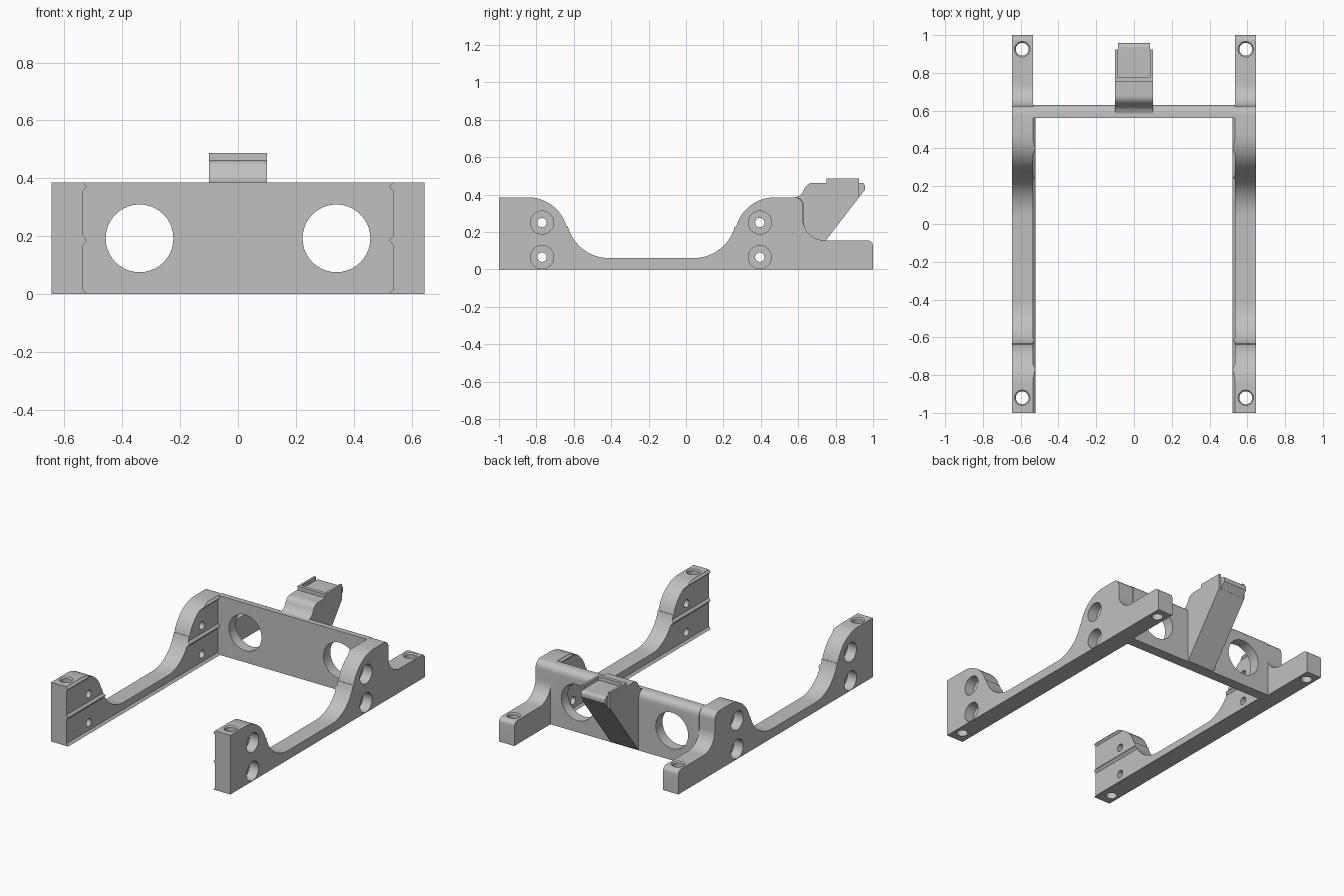
import bpy, bmesh
from math import sin, cos, radians, pi
from mathutils import Matrix

cube = bpy.data.objects.get("Cube")
if cube:
    bpy.data.objects.remove(cube, do_unlink=True)

grey = bpy.data.materials.new("light grey")
grey.use_nodes = True
COLOUR = (0.53, 0.53, 0.53, 1)
grey.diffuse_color = COLOUR
grey.node_tree.nodes["Principled BSDF"].inputs["Base Color"].default_value = COLOUR


def arc(cu, cv, r, start, end, n=12):
    angles = [radians(start + (end - start) * i / n) for i in range(n + 1)]
    return [(cu + r * cos(a), cv + r * sin(a)) for a in angles]


def finish(name, bm):
    bmesh.ops.recalc_face_normals(bm, faces=bm.faces)
    mesh = bpy.data.meshes.new(name)
    bm.to_mesh(mesh)
    bm.free()
    mesh.materials.append(grey)
    ob = bpy.data.objects.new(name, mesh)
    bpy.context.collection.objects.link(ob)
    return ob


def prism(name, points, a, b, axis="X"):
    """Extrude a profile: (y, z) points along X, or (x, z) points along Y."""
    bm = bmesh.new()
    place = (lambda p: (a, p[0], p[1])) if axis == "X" else (lambda p: (p[0], a, p[1]))
    face = bm.faces.new([bm.verts.new(place(p)) for p in points])
    new = bmesh.ops.extrude_face_region(bm, geom=[face])["geom"]
    shift = (b - a, 0, 0) if axis == "X" else (0, b - a, 0)
    bmesh.ops.translate(bm, vec=shift, verts=[v for v in new if isinstance(v, bmesh.types.BMVert)])
    return finish(name, bm)


def cylinder(r, centre, depth, axis, r2=None):
    bm = bmesh.new()
    bmesh.ops.create_cone(bm, cap_ends=True, segments=40, radius1=r,
                          radius2=r if r2 is None else r2, depth=depth)
    turn = {"X": Matrix.Rotation(pi / 2, 4, "Y"), "Y": Matrix.Rotation(pi / 2, 4, "X"),
            "Z": Matrix.Identity(4)}[axis]
    bmesh.ops.transform(bm, matrix=Matrix.Translation(centre) @ turn, verts=bm.verts)
    return finish("cutter", bm)


def boolean(ob, tool, operation="DIFFERENCE"):
    mod = ob.modifiers.new("cut", "BOOLEAN")
    mod.operation, mod.solver, mod.object = operation, "EXACT", tool
    bpy.context.view_layer.objects.active = ob
    bpy.ops.object.modifier_apply(modifier=mod.name)
    bpy.data.objects.remove(tool, do_unlink=True)


TOP, INNER, OUTER = 0.385, 0.535, 0.645

# Side rail outline, from the front foot round to the front tower
rail_profile = ([(-1, 0), (1, 0)]
                + arc(0.97, 0.125, 0.03, 0, 90, 6)
                + arc(0.74, 0.27, 0.115, 270, 180)
                + arc(0.58, 0.34, 0.045, 0, 90, 8)
                + arc(0.475, 0.17, 0.215, 90, 164.6, 16)
                + arc(0.04, 0.29, 0.23, 344.6, 270, 16)
                + arc(-0.41, 0.29, 0.23, 270, 195.4, 16)
                + arc(-0.845, 0.17, 0.215, 15.4, 90, 16)
                + [(-1, TOP)])

for s, side in ((1, "left"), (-1, "right")):
    rail = prism(side + "_rail", rail_profile, s * INNER, s * OUTER)

    # Counterbored screw holes through the towers
    for y in (-0.77, 0.395):
        for z in (0.065, 0.25):
            boolean(rail, cylinder(0.062, (s * 0.63, y, z), 0.1, "X"))
            boolean(rail, cylinder(0.025, (s * 0.58, y, z), 0.2, "X"))

    # Vertical mounting holes with a chamfered mouth
    for y, z in ((-0.92, TOP), (0.925, 0.155)):
        boolean(rail, cylinder(0.034, (s * 0.592, y, 0.2), 0.6, "Z"))
        boolean(rail, cylinder(0.034, (s * 0.592, y, z), 0.016, "Z", 0.048))

    # Guide ridges on the inner face, trimmed to the rail outline
    sections = {
        "lower": [(0.545, 0), (0.522, 0), (0.535, 0.015), (0.545, 0.015)],
        "middle": [(0.545, 0.17), (0.535, 0.17), (0.522, 0.186), (0.535, 0.202), (0.545, 0.202)],
        "upper": [(0.545, 0.358), (0.535, 0.358), (0.522, 0.371), (0.535, 0.384), (0.545, 0.384)],
    }
    for level, section in sections.items():
        points = [(s * x, z) for x, z in section]
        start = -1 if level == "lower" else -1.05
        ridge = prism(f"{side}_{level}_ridge", points, start, 0.56, "Y")
        if level != "lower":
            boolean(ridge, prism("mask", rail_profile, s * 0.5, s * 0.66), "INTERSECT")

# Cross plate with two large round openings
plate = prism("cross_plate", [(0.56, 0), (0.63, 0)] + arc(0.585, 0.34, 0.045, 0, 90, 8)
              + [(0.56, TOP)], -INNER, INNER)
for x in (-0.34, 0.34):
    boolean(plate, cylinder(0.117, (x, 0.6, 0.193), 0.3, "Y"))

# Bracket rising behind the cross plate, with a slanted underside
prism("bracket", [(0.61, 0.005), (0.632, 0.005), (0.925, 0.385), (0.925, 0.463)]
      + arc(0.68, 0.413, 0.05, 90, 160, 10)
      + [(0.62, 0.405), (0.605, 0.392), (0.585, 0.385), (0.59, 0.36), (0.61, 0.3)], -0.1, 0.1)

# Narrow rounded tongue at the back of the bracket
prism("bracket_tongue", [(0.9, 0.38), (0.922, 0.382), (0.957, 0.425)]
      + arc(0.937, 0.443, 0.02, 0, 90, 6) + [(0.9, 0.463)], -0.086, 0.086)

# Thin rim round three sides of the bracket top
rim = [(-0.1, 0.925), (-0.1, 0.752), (0.1, 0.752), (0.1, 0.925),
       (0.086, 0.925), (0.086, 0.775), (-0.086, 0.775), (-0.086, 0.925)]
bm = bmesh.new()
base = bm.faces.new([bm.verts.new((x, y, 0.463)) for x, y in rim])
raised = bmesh.ops.extrude_face_region(bm, geom=[base])["geom"]
bmesh.ops.translate(bm, vec=(0, 0, 0.024),
                    verts=[v for v in raised if isinstance(v, bmesh.types.BMVert)])
finish("bracket_rim", bm)

# Smooth the curved surfaces and keep the corners crisp
for ob in bpy.context.collection.objects:
    if ob.type == "MESH" and grey.name in ob.data.materials:
        bpy.ops.object.select_all(action="DESELECT")
        ob.select_set(True)
        bpy.context.view_layer.objects.active = ob
        bpy.ops.object.shade_smooth_by_angle(angle=radians(30))
